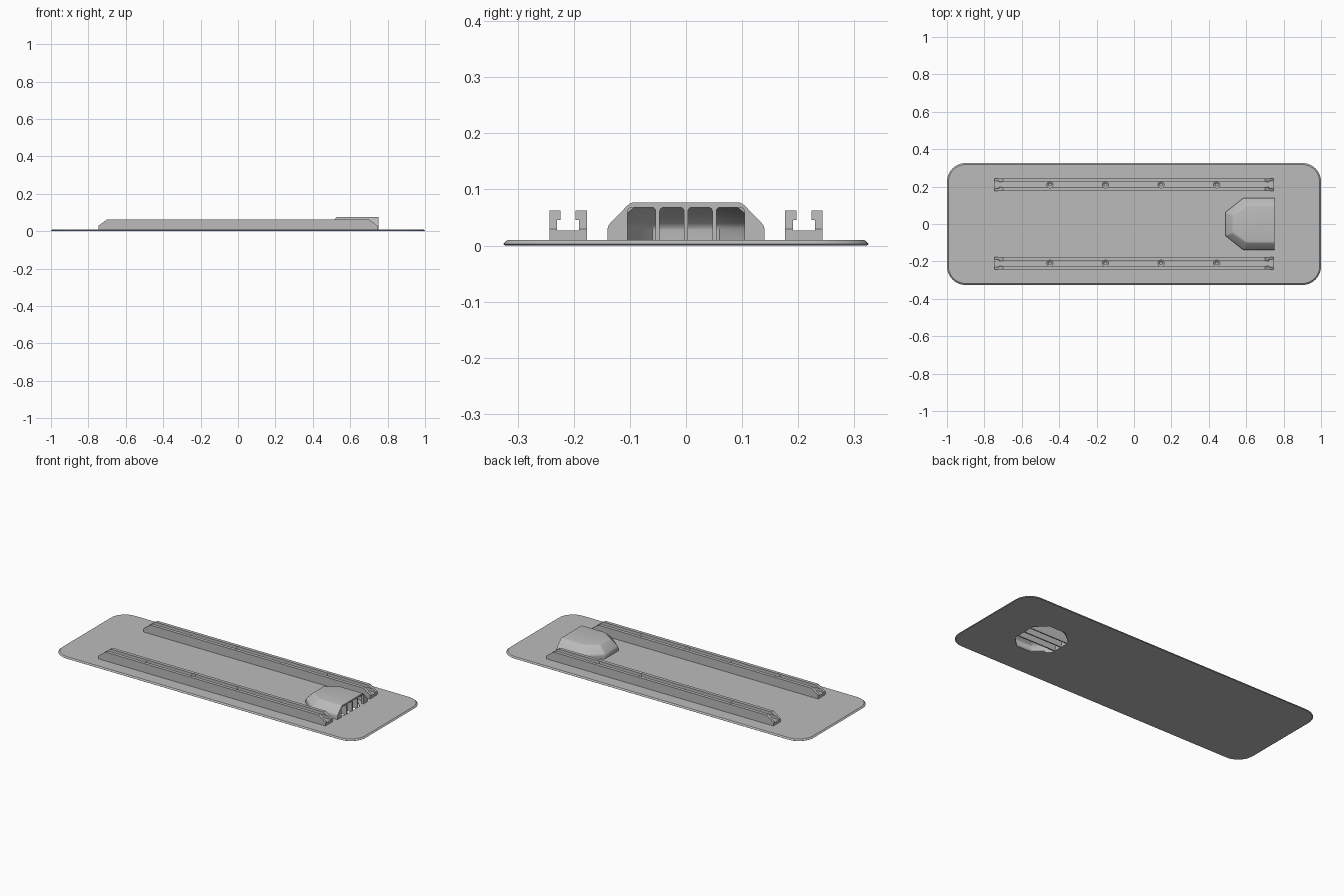
import bpy, bmesh, math
from mathutils import Vector

cube = bpy.data.objects.get("Cube")
if cube:
    bpy.data.objects.remove(cube, do_unlink=True)

grey = bpy.data.materials.new("plain grey")
grey.use_nodes = True
grey.diffuse_color = (0.5, 0.5, 0.5, 1)
grey.node_tree.nodes["Principled BSDF"].inputs["Base Color"].default_value = (0.5, 0.5, 0.5, 1)


def finish(name, bm):
    bmesh.ops.recalc_face_normals(bm, faces=bm.faces[:])
    mesh = bpy.data.meshes.new(name)
    bm.to_mesh(mesh)
    bm.free()
    mesh.materials.append(grey)
    obj = bpy.data.objects.new(name, mesh)
    bpy.context.collection.objects.link(obj)
    return obj


def loft(rings):
    """Closed solid through rings with equal point counts."""
    bm = bmesh.new()
    loops = [[bm.verts.new(p) for p in ring] for ring in rings]
    n = len(loops[0])
    for a, b in zip(loops, loops[1:]):
        for i in range(n):
            j = (i + 1) % n
            bm.faces.new((a[i], a[j], b[j], b[i]))
    bm.faces.new(loops[0][::-1])
    bm.faces.new(loops[-1])
    bmesh.ops.recalc_face_normals(bm, faces=bm.faces[:])
    return bm


def carve(obj, cutters):
    """Cut the helpers out of obj, bake the result and drop the helpers."""
    for c in cutters:
        c.hide_render = True
        mod = obj.modifiers.new("cut", 'BOOLEAN')
        mod.operation, mod.solver, mod.object = 'DIFFERENCE', 'EXACT', c
    bpy.ops.object.select_all(action='DESELECT')
    obj.select_set(True)
    bpy.context.view_layer.objects.active = obj
    bpy.ops.object.convert(target='MESH')
    for c in cutters:
        bpy.data.objects.remove(c, do_unlink=True)


def smooth(obj, angle=30):
    bpy.ops.object.select_all(action='DESELECT')
    obj.select_set(True)
    bpy.context.view_layer.objects.active = obj
    bpy.ops.object.shade_smooth_by_angle(angle=math.radians(angle))


# Base plate: rounded rectangle with a chamfered rim
def rounded_ring(inset, z, radius=0.1, steps=10):
    ring = []
    for q, (sx, sy) in enumerate([(1, 1), (-1, 1), (-1, -1), (1, -1)]):
        for k in range(steps + 1):
            a = math.radians(90 * (q + k / steps))
            r = radius - inset
            ring.append((sx * (1 - radius) + r * math.cos(a),
                         sy * (0.326 - radius) + r * math.sin(a), z))
    return ring


plate = finish("base_plate", loft([rounded_ring(0.004, 0), rounded_ring(0, 0.003),
                                   rounded_ring(0.008, 0.01)]))


def octagon(z):
    half = [(0.75, 0.07), (0.69, 0.132), (0.58, 0.132), (0.5, 0.065)]
    return [(x, y, z) for x, y in half] + [(x, -y, z) for x, y in half[::-1]]


carve(plate, [finish("duct_cutter", loft([octagon(-0.05), octagon(0.05)]))])
smooth(plate)


# Hood: faceted scoop with softened upper edges and a hollow inside
def hood_solid(inset, z_low, z_top, rear):
    def ring(d, z):
        half = [(rear, 0.14 - d), (0.585 + d * 0.4, 0.14 - d), (0.488 + d, 0.062 - d * 0.3)]
        return [(x, y, z) for x, y in half] + [(x, -y, z) for x, y in half[::-1]]
    bm = loft([ring(inset, z_low), ring(inset, 0.035), ring(inset + 0.041, z_top)])
    soft = [e for e in bm.edges
            if all(v.co.z > 0.03 for v in e.verts)
            and not all(v.co.x > rear - 0.001 for v in e.verts)]
    bmesh.ops.bevel(bm, geom=soft, offset=0.007, segments=3, affect='EDGES', profile=0.5)
    return bm


hood = finish("vent_hood", hood_solid(0, 0.005, 0.077, 0.752))
cutters = [finish("hood_cavity", hood_solid(0.008, -0.02, 0.069, 0.738))]

# Four rounded outlets in the rear face
for y0, y1 in [(-0.104, -0.054), (-0.047, -0.0035), (0.0035, 0.047), (0.054, 0.104)]:
    bm = bmesh.new()
    bmesh.ops.create_cube(bm, size=1)
    for v in bm.verts:
        v.co = Vector((0.72 if v.co.x < 0 else 0.8, y0 if v.co.y < 0 else y1,
                       -0.01 if v.co.z < 0 else 0.068))
    top = [e for e in bm.edges if all(v.co.z > 0 for v in e.verts)
           and abs(e.verts[0].co.x - e.verts[1].co.x) > 0.01]
    bmesh.ops.bevel(bm, geom=top, offset=0.007, segments=4, affect='EDGES', profile=0.5)
    cutters.append(finish("outlet_cutter", bm))
carve(hood, cutters)
smooth(hood)

# Fins running the length of the duct
for name, y in [("right_fin", -0.0505), ("middle_fin", 0), ("left_fin", 0.0505)]:
    side = [(0.497, 0.002), (0.497, 0.035), (0.533, 0.071), (0.745, 0.071), (0.745, 0.002)]
    finish(name, loft([[(x, y + t, z) for x, z in side] for t in (-0.0035, 0.0035)]))


# Rails: T-slot section with sloped ends and countersunk holes
def hole_cutter(x, y):
    def ring(r, z):
        return [(x + r * math.cos(math.tau * k / 24), y + r * math.sin(math.tau * k / 24), z)
                for k in range(24)]
    return finish("hole_cutter", loft([ring(0.008, 0.012), ring(0.008, 0.02),
                                       ring(0.017, 0.027), ring(0.017, 0.08)]))


half = [(0.0335, 0.008), (0.0335, 0.0625), (0.0135, 0.0625), (0.0135, 0.046),
        (0.0195, 0.046), (0.0195, 0.027)]
section = half + [(-y, z) for y, z in half[::-1]]
for name, cy in [("front_rail", -0.21), ("back_rail", 0.21)]:
    bm = loft([[(x, cy + y, z) for y, z in section] for x in (-0.745, 0.745)])
    for s in (-1, 1):
        cut = bmesh.ops.bisect_plane(bm, geom=bm.verts[:] + bm.edges[:] + bm.faces[:],
                                     plane_co=(s * 0.745, 0, 0.03),
                                     plane_no=(s * 0.0325, 0, 0.045), clear_outer=True)
        rim = [e for e in cut["geom_cut"] if isinstance(e, bmesh.types.BMEdge)]
        bmesh.ops.holes_fill(bm, edges=rim, sides=0)
    rail = finish(name, bm)
    carve(rail, [hole_cutter(x, cy) for x in (-0.45, -0.153, 0.145, 0.442)])
